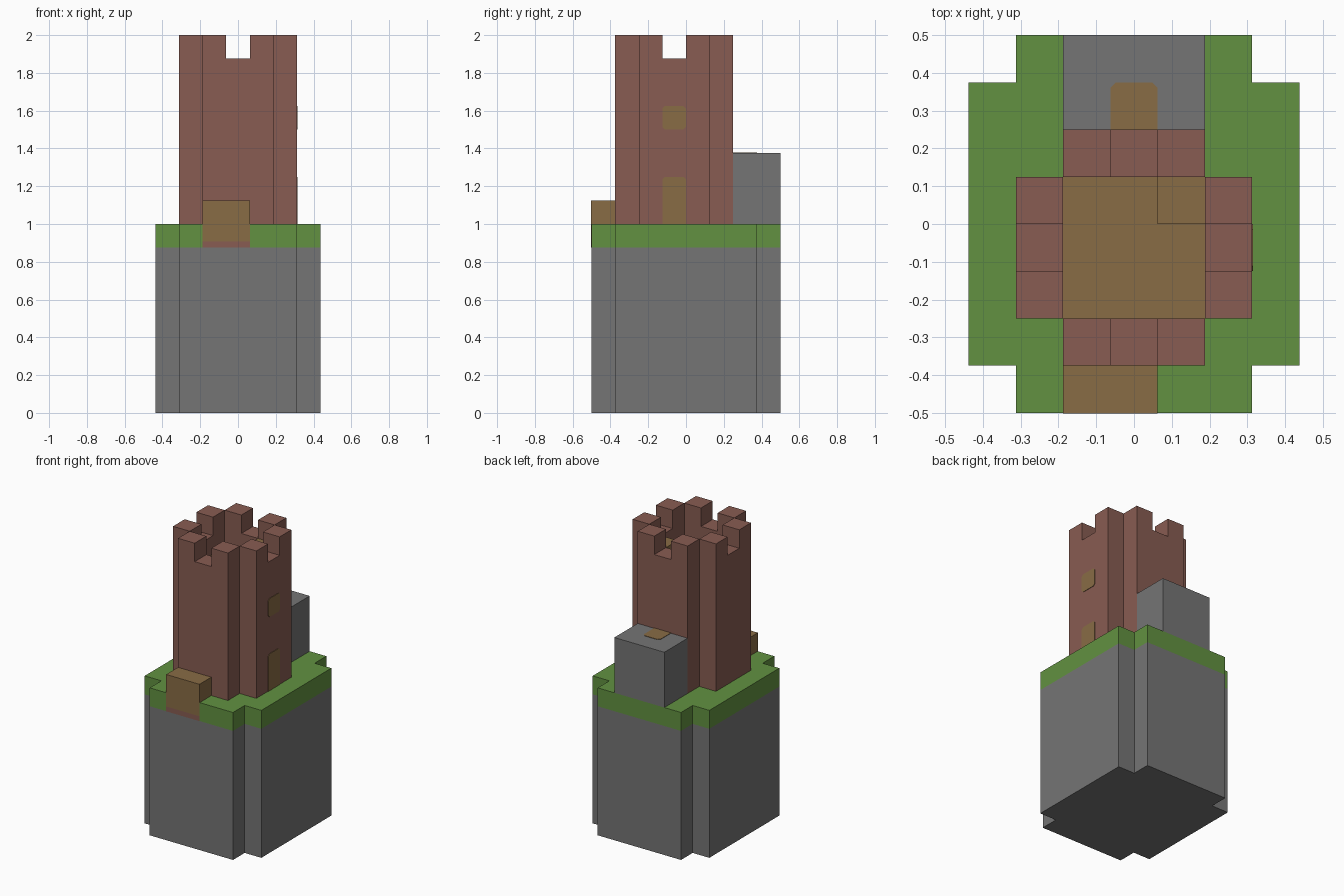
import bpy, bmesh
from math import pi
from mathutils import Matrix, Vector

cube = bpy.data.objects.get("Cube")
if cube:
    bpy.data.objects.remove(cube, do_unlink=True)

U = 0.125  # size of one block


def material(name, rgb):
    lin = [((c / 255 + 0.055) / 1.055) ** 2.4 for c in rgb] + [1]
    m = bpy.data.materials.new(name)
    m.use_nodes = True
    m.diffuse_color = lin
    m.node_tree.nodes["Principled BSDF"].inputs["Base Color"].default_value = lin
    return m


STONE = material("grey stone", (117, 117, 117))
GRASS = material("green grass", (98, 145, 65))
BRICK = material("red brick", (136, 92, 82))
WOOD = material("brown wood", (137, 108, 69))


def prism(name, outline, depth, mat, matrix=Matrix()):
    """Extrude a flat outline along its local z, then place it."""
    bm = bmesh.new()
    face = bm.faces.new([bm.verts.new((x, y, 0)) for x, y in outline])
    out = bmesh.ops.extrude_face_region(bm, geom=[face])["geom"]
    verts = [v for v in out if isinstance(v, bmesh.types.BMVert)]
    bmesh.ops.translate(bm, verts=verts, vec=(0, 0, depth))
    bmesh.ops.transform(bm, matrix=matrix, verts=bm.verts)
    bmesh.ops.recalc_face_normals(bm, faces=bm.faces)
    mesh = bpy.data.meshes.new(name)
    bm.to_mesh(mesh)
    bm.free()
    mesh.materials.append(mat)
    ob = bpy.data.objects.new(name, mesh)
    bpy.context.collection.objects.link(ob)
    return ob


def box(name, lo, hi, mat):
    (x0, y0, z0), (x1, y1, z1) = lo, hi
    outline = [(x0, y0), (x1, y0), (x1, y1), (x0, y1)]
    return prism(name, outline, z1 - z0, mat, Matrix.Translation((0, 0, z0)))


def arch(w, h, round_bottom):
    """Opening outline with clipped upper, and optionally lower, corners."""
    c = 0.014
    low = [(c, 0), (w - c, 0), (w, c)] if round_bottom else [(0, 0), (w, 0)]
    end = [(0, c)] if round_bottom else []
    return low + [(w, h - c), (w - c, h), (c, h), (0, h - c)] + end


# Rock pillar with notched corners, and its grass cap
quarter = [(3.5, 3), (2.5, 3), (2.5, 4)]
plan = [(x * U, y * U) for x, y in quarter]
plan += [(-x, y) for x, y in reversed(plan)]
plan += [(-x, -y) for x, y in plan]
prism("rock_pillar", plan, 7 * U, STONE)
prism("grass_cap", plan, U, GRASS, Matrix.Translation((0, 0, 7 * U)))

# Four tower walls, each a slab with a notch between two merlons
half = [(1.5, 8), (1.5, 16), (0.5, 16), (0.5, 15)]
panel = [(x * U, z * U) for x, z in half]
panel += [(-x, z) for x, z in reversed(panel)]
centre = Matrix.Translation((0, -U / 2, 0))
stand = Matrix.Translation((0, -1.5 * U, 0)) @ Matrix.Rotation(pi / 2, 4, "X")
for i, side in enumerate(("front", "left", "back", "right")):
    prism(f"tower_wall_{side}", panel, U, BRICK,
          centre @ Matrix.Rotation(i * pi / 2, 4, "Z") @ stand)

# Wooden roof floor and its corner step
box("tower_floor", (-1.5 * U, -2 * U, 1), (1.5 * U, U, 14 * U), WOOD)
box("corner_step", (0.5 * U, 0, 14 * U), (1.5 * U, U, 15 * U), WOOD)

# Side door and window
facing = Matrix(((0, 0, 1, 0), (1, 0, 0, 0), (0, 1, 0, 0), (0, 0, 0, 1)))
for name, z, h, rounded in (("side_door", 8, 2, False), ("side_window", 12, 1, True)):
    prism(name, arch(U, h * U, rounded), 0.003, WOOD,
          Matrix.Translation((2.5 * U, -U, z * U)) @ facing)

# Front porch let into the grass edge, with a brick sill
sill = 7 * U + 0.033
box("front_porch", (-1.5 * U, -4 * U - 0.002, sill), (0.5 * U, -3 * U, 9 * U), WOOD)
box("porch_sill", (-1.5 * U, -4 * U - 0.002, 7 * U), (0.5 * U, -3 * U, sill), BRICK)

# Rear stone block with a hatch on top
box("rear_block", (-1.5 * U, 2 * U, 1), (1.5 * U, 4 * U, 11 * U), STONE)
prism("rear_hatch", arch(U, U, False), 0.003, WOOD,
      Matrix.Translation((-0.5 * U, 2 * U, 11 * U)))
